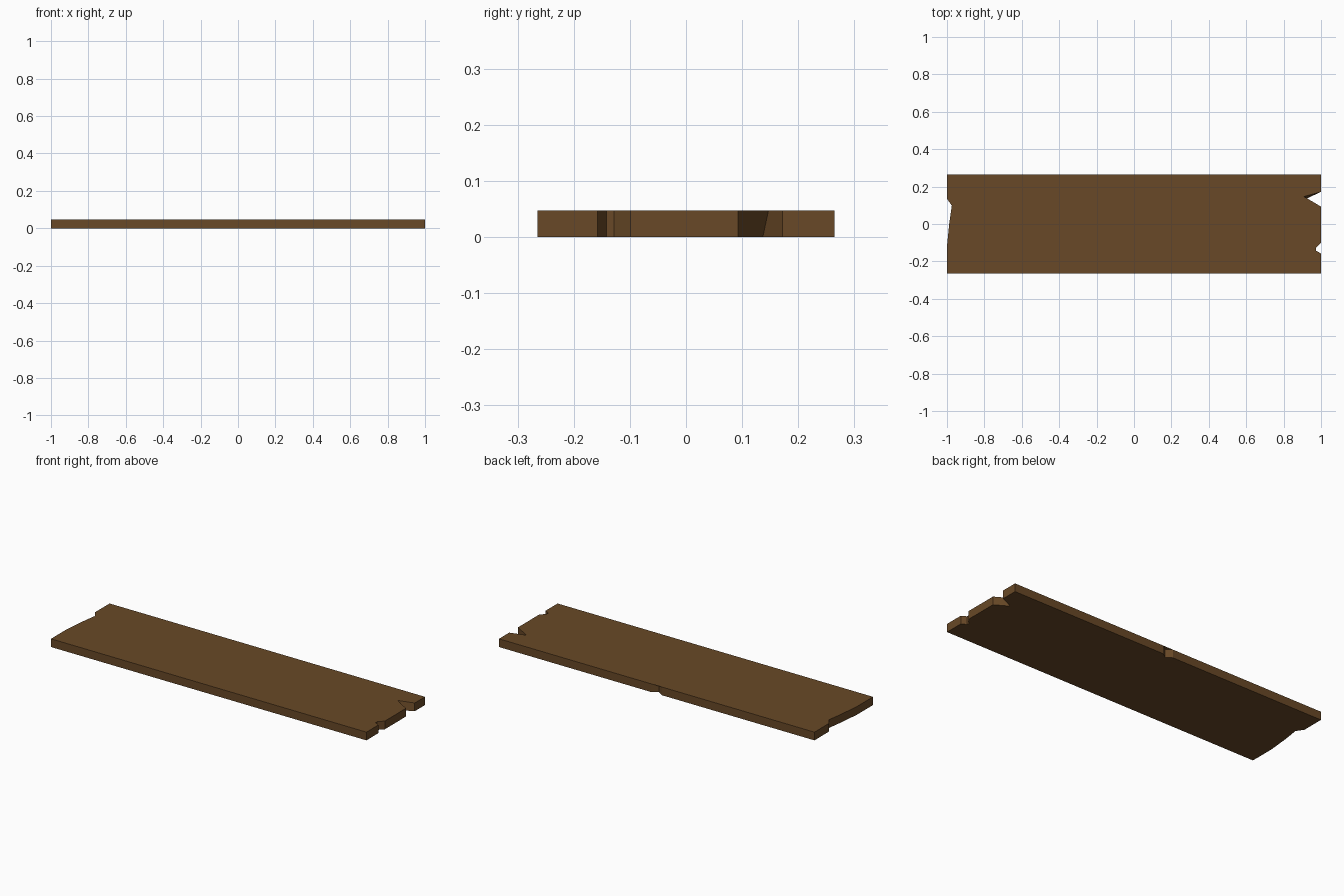
import bpy, bmesh

if "Cube" in bpy.data.objects:
    bpy.data.objects.remove(bpy.data.objects["Cube"])

THICK = 0.047
W = 0.265

# plank outline, counter-clockwise, with chipped notches
outline = [
    (-1, -W), (1, -W),
    (1, -0.158), (0.972, -0.142), (0.972, -0.128), (1, -0.099),   # small end chip
    (1, 0.093), (0.925, 0.137), (1, 0.172),                        # deep end split
    (1, W),
    (0.032, W), (0.0, 0.243), (-0.032, W),                         # long edge nick
    (-1, W),
    (-1, 0.135), (-0.974, 0.098), (-0.988, 0.0), (-1, -0.12),      # worn far end
]
SPLIT_TIP = 7

wood = bpy.data.materials.new("dark brown wood")
wood.diffuse_color = (0.14, 0.066, 0.020, 1)
wood.use_nodes = True
wood.node_tree.nodes["Principled BSDF"].inputs["Base Color"].default_value = wood.diffuse_color

bm = bmesh.new()
bottom = [bm.verts.new((x, y, 0)) for x, y in outline]
top = [bm.verts.new((x, y, THICK)) for x, y in outline]
# the split leans inward towards the top
top[SPLIT_TIP].co.x, top[SPLIT_TIP].co.y = 0.908, 0.147
n = len(outline)
bm.faces.new(top)
bm.faces.new(bottom[::-1])
for i in range(n):
    j = (i + 1) % n
    bm.faces.new((bottom[i], bottom[j], top[j], top[i]))
bmesh.ops.triangulate(bm, faces=[f for f in bm.faces if len(f.verts) > 4])
bmesh.ops.recalc_face_normals(bm, faces=bm.faces)

mesh = bpy.data.meshes.new("wooden_plank")
bm.to_mesh(mesh)
bm.free()
mesh.materials.append(wood)
plank = bpy.data.objects.new("wooden_plank", mesh)
bpy.context.collection.objects.link(plank)
